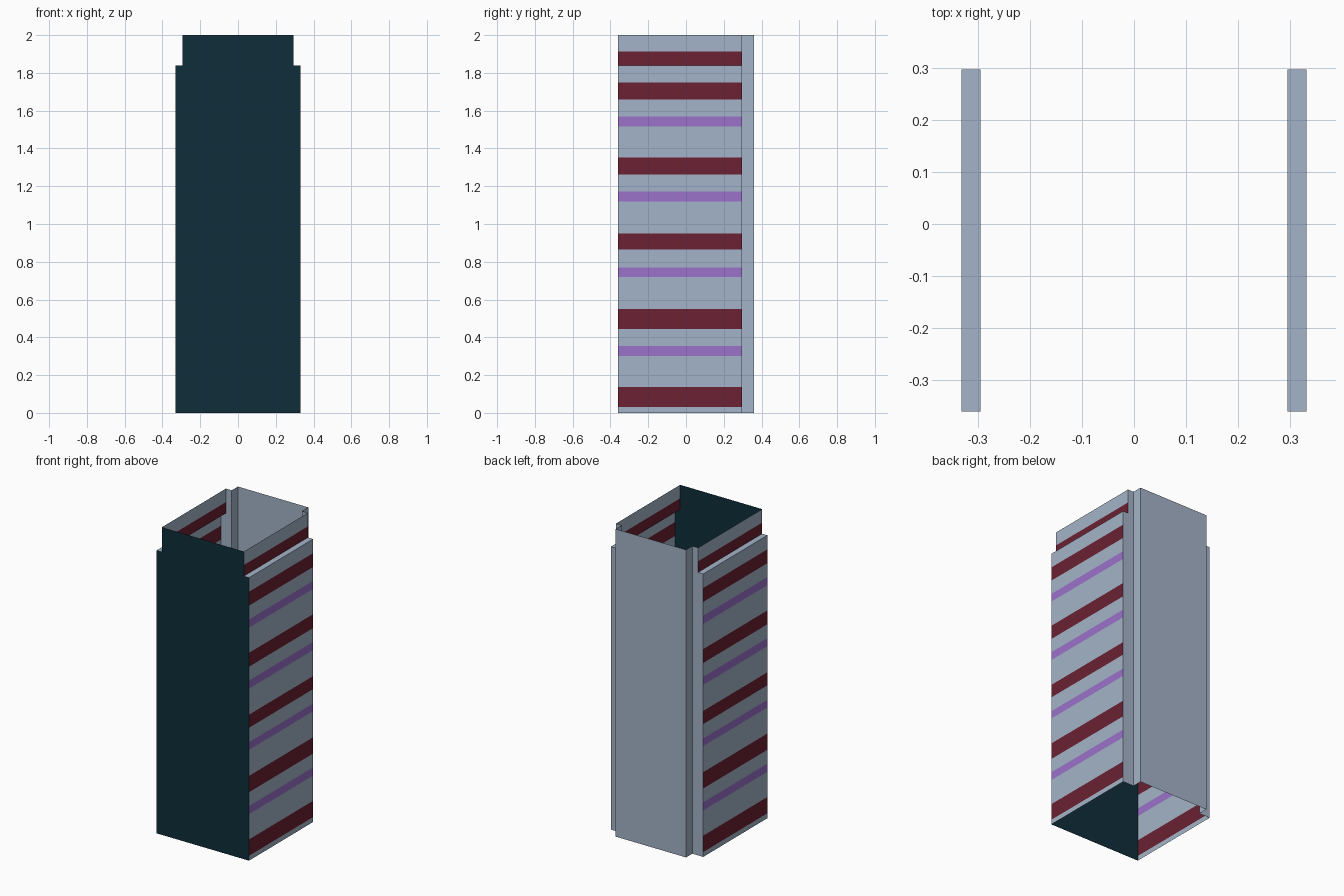
import bpy

if "Cube" in bpy.data.objects:
    bpy.data.objects.remove(bpy.data.objects["Cube"])


def material(name, hex_code):
    def lin(c):
        c /= 255
        return c / 12.92 if c <= 0.04045 else ((c + 0.055) / 1.055) ** 2.4
    m = bpy.data.materials.new(name)
    m.diffuse_color = [lin(int(hex_code[i:i + 2], 16)) for i in (0, 2, 4)] + [1]
    m.use_nodes = True
    m.node_tree.nodes["Principled BSDF"].inputs["Base Color"].default_value = m.diffuse_color
    return m


GREY = material("blue grey", "A4B4C8")
DARK = material("dark teal", "0E2D3A")
RED = material("dark red", "6B2133")
PURPLE = material("purple", "9B72CB")

XO, XI, XB = 0.332, 0.295, 0.253     # outer wall, upper wall, back panel half widths
YF, YS, YB = -0.361, 0.297, 0.361    # front, back of side walls, back panel
ZS, ZT = 1.84, 2.0                   # shoulder and top heights

RED_BANDS = [(0.032, 0.138), (0.445, 0.551), (0.864, 0.949), (1.261, 1.351),
             (1.658, 1.748), (ZS, 1.912)]
PURPLE_BANDS = [(0.302, 0.355), (0.72, 0.77), (1.118, 1.171), (1.515, 1.568)]


def band_colour(z):
    if any(a < z < b for a, b in RED_BANDS):
        return 1
    return 2 if any(a < z < b for a, b in PURPLE_BANDS) else 0


def sheet(name, quads, mats, rule=None):
    """Thin open surface made from separate four-point faces."""
    verts = [p for q in quads for p in q]
    mesh = bpy.data.meshes.new(name)
    mesh.from_pydata(verts, [], [range(i, i + 4) for i in range(0, len(verts), 4)])
    for m in mats:
        mesh.materials.append(m)
    if rule:
        for f in mesh.polygons:
            if abs(f.normal.z) < 0.5:
                f.material_index = rule(f.center.z)
    ob = bpy.data.objects.new(name, mesh)
    bpy.context.collection.objects.link(ob)


def wall(a, b, z0, z1):
    """Upright face; outside is to the right of a -> b."""
    return [(*a, z0), (*b, z0), (*b, z1), (*a, z1)]


# Front panel with notched top corners
sheet("front_panel", [wall((-XO, YF), (XO, YF), 0, ZS),
                      wall((-XI, YF), (XI, YF), ZS, ZT)], [DARK])

# Raised back panel
sheet("back_panel", [wall((XB, YB), (-XB, YB), 0, ZT)], [GREY])

levels = sorted({0, ZS, ZT, *[z for b in RED_BANDS + PURPLE_BANDS for z in b]})
for side, s in (("right", 1), ("left", -1)):
    # Striped side wall: wide below the shoulder, set in above it
    quads = []
    for z0, z1 in zip(levels, levels[1:]):
        x = s * (XO if z1 <= ZS else XI)
        quads.append(wall((x, YF), (x, YS), z0, z1)[::s])
    # Shoulder ledge
    quads.append([(s * XI, YF, ZS), (s * XO, YF, ZS),
                  (s * XO, YS, ZS), (s * XI, YS, ZS)][::s])
    sheet(side + "_wall", quads, [GREY, RED, PURPLE], band_colour)

    # Stepped rear corner joining the side wall to the back panel
    sheet(side + "_rear_corner", [
        wall((s * XO, YS), (s * XI, YS), 0, ZS)[::s],
        wall((s * XI, YS), (s * XB, YS), 0, ZT)[::s],
        wall((s * XB, YS), (s * XB, YB), 0, ZT)[::s]], [GREY])
